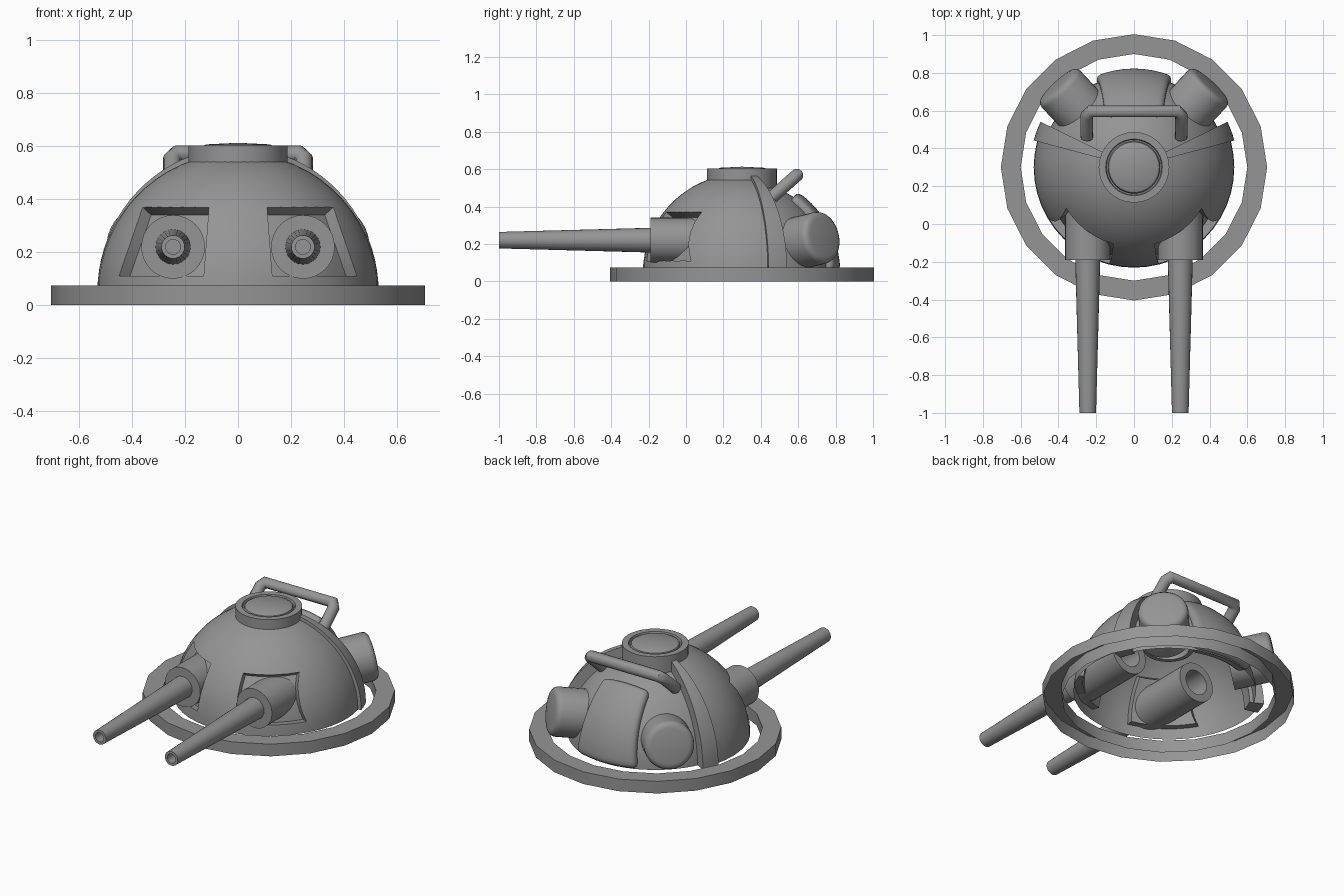
import bpy, bmesh
from math import radians, sin, cos, sqrt, pi
from mathutils import Matrix, Vector

if "Cube" in bpy.data.objects:
    bpy.data.objects.remove(bpy.data.objects["Cube"])

CENTRE = Vector((0, 0.3, 0.045))
R_FRONT, R_REAR, R_RIB, R_PANEL = 0.531, 0.49, 0.55, 0.525

grey = bpy.data.materials.new("steel_grey")
grey.use_nodes = True
grey.diffuse_color = (0.3, 0.3, 0.3, 1)
grey.node_tree.nodes["Principled BSDF"].inputs["Base Color"].default_value = (0.3, 0.3, 0.3, 1)


def finish(name, bm, angle=35, fix=True):
    """Turn a bmesh into a shaded object."""
    if fix:
        bmesh.ops.recalc_face_normals(bm, faces=bm.faces)
    mesh = bpy.data.meshes.new(name)
    bm.to_mesh(mesh)
    bm.free()
    mesh.materials.append(grey)
    ob = bpy.data.objects.new(name, mesh)
    bpy.context.collection.objects.link(ob)
    if angle:
        smooth(ob, angle)
    return ob


def smooth(ob, angle):
    bpy.ops.object.select_all(action="DESELECT")
    ob.select_set(True)
    bpy.context.view_layer.objects.active = ob
    bpy.ops.object.shade_smooth_by_angle(angle=radians(angle))


def lathe(name, profile, sides, origin, axis=(0, 0, 1), closed=False, angle=35):
    """Revolve (radius, height) points about an axis through origin."""
    bm = bmesh.new()
    verts = [bm.verts.new((r, 0, h)) for r, h in profile]
    edges = [bm.edges.new(p) for p in zip(verts, verts[1:])]
    if closed:
        edges.append(bm.edges.new((verts[-1], verts[0])))
    bmesh.ops.spin(bm, geom=verts + edges, axis=(0, 0, 1), cent=(0, 0, 0),
                   angle=2 * pi, steps=sides, use_merge=True)
    bmesh.ops.remove_doubles(bm, verts=bm.verts, dist=0.0005)
    turn = Vector((0, 0, 1)).rotation_difference(Vector(axis)).to_matrix().to_4x4()
    bm.transform(Matrix.Translation(origin) @ turn)
    return finish(name, bm, angle)


def polar(radius, azimuth, elevation):
    a, e = radians(azimuth), radians(elevation)
    return CENTRE + radius * Vector((cos(e) * cos(a), cos(e) * sin(a), sin(e)))


def patch(cols, rows, place):
    """Grid whose vertices are placed by a function of u, v in 0..1."""
    bm = bmesh.new()
    bmesh.ops.create_grid(bm, x_segments=cols, y_segments=rows, size=0.5)
    for v in bm.verts:
        v.co = place(v.co.x + 0.5, v.co.y + 0.5)
    return bm


def thicken(bm, factor):
    """Extrude a patch toward the dome centre to make it solid."""
    new = bmesh.ops.extrude_face_region(bm, geom=bm.faces[:], use_keep_orig=True)["geom"]
    for v in new:
        if isinstance(v, bmesh.types.BMVert):
            v.co = CENTRE + (v.co - CENTRE) * factor
    bmesh.ops.recalc_face_normals(bm, faces=bm.faces)


# Base ring, a channel open underneath
lathe("base_ring", [(0.6, 0), (0.6, 0.075), (0.705, 0.075), (0.705, 0)], 20, (0, 0.3, 0))


# Front dome: solid hemisphere, gun recesses cut, then opened underneath and behind
def recess_point(side, u, v):
    z = 0.11 + 0.26 * v
    inner, outer = 0.13 - 0.02 * v, 0.45 - 0.09 * v
    x = inner + (outer - inner) * u
    dz = z - CENTRE.z
    return CENTRE + Vector((side * x, -sqrt(R_FRONT ** 2 - x * x - dz * dz), dz)) * 1.1


arc = [(R_FRONT * cos(radians(e)), R_FRONT * sin(radians(e))) for e in range(0, 91, 6)]
dome = lathe("front_dome", [(0, 0)] + arc, 48, CENTRE, angle=0)
for side in (-1, 1):
    bm = patch(6, 5, lambda u, v: recess_point(side, u, v))
    thicken(bm, 0.91 / 1.1)
    cutter = finish("recess_cutter", bm, 0)
    cutter.hide_render = True
    cut = dome.modifiers.new("recess", "BOOLEAN")
    cut.operation, cut.solver, cut.object = "DIFFERENCE", "EXACT", cutter
    bpy.context.view_layer.objects.active = dome
    bpy.ops.object.modifier_apply(modifier=cut.name)
    bpy.data.objects.remove(cutter)
bm = bmesh.new()
bm.from_mesh(dome.data)
unwanted = []
for f in bm.faces:
    c = f.calc_center_median() - CENTRE
    if c.z < 0.002 or c.y > 0.268 * abs(c.x) + 0.001:
        unwanted.append(f)
bmesh.ops.delete(bm, geom=unwanted, context="FACES")
bm.to_mesh(dome.data)
bm.free()
smooth(dome, 30)

# Rear dome, set back from the front one
finish("rear_dome", patch(22, 14, lambda u, v: polar(R_REAR, 15 + 150 * u, 88 * v)), 35, False)

# Raised ribs where the two domes meet
for side, start in (("left", 15), ("right", 154)):
    bm = patch(3, 16, lambda u, v: polar(R_RIB, start + 11 * u, 71 * v))
    thicken(bm, 0.85)
    finish(side + "_rib", bm)


# Rounded rear panel
def panel_point(u, v):
    x = (2 * u - 1) * (0.21 - 0.05 * v)
    e = radians(1 + 55 * v)
    r = sqrt(R_PANEL ** 2 - x * x)
    return CENTRE + Vector((x, r * cos(e), r * sin(e)))


bm = patch(8, 10, panel_point)
thicken(bm, 0.82)
rim = [e for e in bm.edges if e.calc_face_angle(0) > 0.9]
bmesh.ops.bevel(bm, geom=rim, offset=0.03, segments=3, profile=0.5, affect="EDGES")
finish("rear_panel", bm, 40)

# Top collar with hatch, and the shaft hanging under it
lathe("top_collar", [(0.15, 0.58), (0.15, 0.5), (0.187, 0.5), (0.187, 0.602), (0.15, 0.602),
                     (0.146, 0.585), (0.139, 0.585), (0.134, 0.6), (0.12, 0.607), (0, 0.613)],
      32, (0, 0.3, 0))
lathe("hatch_shaft", [(0.115, 0.55), (0.115, 0.32), (0.14, 0.32), (0.14, 0.57)], 32, (0, 0.3, 0))

for side, s in (("left", 1), ("right", -1)):
    gun = (s * 0.245, 0, 0.22)
    # Gun housing and barrel, revolved about the firing axis
    lathe(side + "_gun_housing", [(0.075, -0.25), (0.12, -0.25), (0.12, 0.19), (0.065, 0.19),
                                  (0.075, 0.15)], 32, gun, (0, -1, 0), closed=True)
    lathe(side + "_gun_barrel", [(0, 0.12), (0.066, 0.12), (0.066, 0.19), (0.044, 1),
                                 (0.028, 1), (0.028, 0.93), (0, 0.93)], 24, gun, (0, -1, 0))
    # Rear canister, tipped slightly upward
    out = Vector((s * 0.68, 0.73, 0.18)).normalized()
    lathe(side + "_canister", [(0, 0.35), (0.141, 0.35), (0.141, 0.575), (0.136, 0.592),
                               (0.123, 0.603), (0.105, 0.607), (0, 0.609)],
          32, (0, 0.3, 0.13), out)

# Carry handle: bevelled tube along a bent path
path = [(0.25, 0.46, 0.45), (0.25, 0.573, 0.55), (0.23, 0.596, 0.57)]
path += [(-x, y, z) for x, y, z in reversed(path)]
curve = bpy.data.curves.new("handle_path", "CURVE")
curve.dimensions = "3D"
curve.bevel_depth = 0.034
curve.bevel_resolution = 4
curve.use_fill_caps = True
spline = curve.splines.new("POLY")
spline.points.add(len(path) - 1)
for point, co in zip(spline.points, path):
    point.co = (*co, 1)
handle = bpy.data.objects.new("carry_handle", curve)
bpy.context.collection.objects.link(handle)
bpy.ops.object.select_all(action="DESELECT")
handle.select_set(True)
bpy.context.view_layer.objects.active = handle
bpy.ops.object.convert(target="MESH")
handle = bpy.context.view_layer.objects.active
handle.data.materials.clear()
handle.data.materials.append(grey)
smooth(handle, 50)
